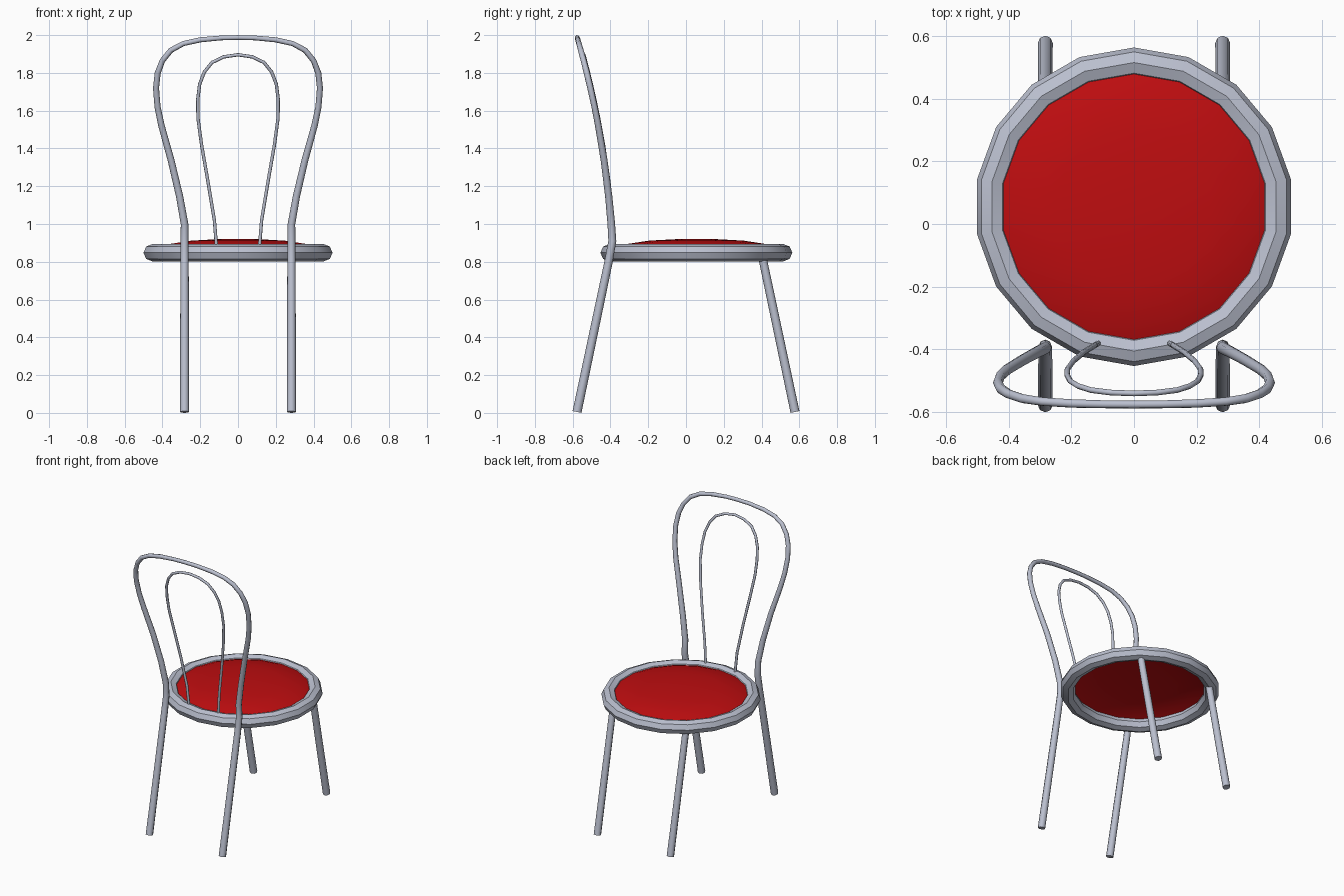
import bpy, bmesh, math
from mathutils import Matrix, Vector

if "Cube" in bpy.data.objects:
    bpy.data.objects.remove(bpy.data.objects["Cube"])


def material(name, rgb):
    m = bpy.data.materials.new(name)
    m.diffuse_color = (*rgb, 1)
    m.use_nodes = True
    m.node_tree.nodes["Principled BSDF"].inputs["Base Color"].default_value = m.diffuse_color
    return m


STEEL = material("grey metal", (0.50, 0.53, 0.63))
RED = material("red upholstery", (0.52, 0.004, 0.005))
SEAT_Y = 0.055
SIDES = 18


def smooth(ob, angle):
    bpy.ops.object.select_all(action='DESELECT')
    ob.select_set(True)
    bpy.context.view_layer.objects.active = ob
    bpy.ops.object.shade_smooth_by_angle(angle=math.radians(angle))


def tube(name, points):
    """Eight-sided tube through (x, y, z, radius) points."""
    cu = bpy.data.curves.new(name, 'CURVE')
    cu.dimensions = '3D'
    cu.bevel_depth = 1
    cu.bevel_resolution = 2
    cu.use_fill_caps = True
    sp = cu.splines.new('POLY')
    sp.points.add(len(points) - 1)
    for p, (x, y, z, r) in zip(sp.points, points):
        p.co = (x, y, z, 1)
        p.radius = r
    cu.materials.append(STEEL)
    ob = bpy.data.objects.new(name, cu)
    bpy.context.collection.objects.link(ob)
    bpy.ops.object.select_all(action='DESELECT')
    ob.select_set(True)
    bpy.context.view_layer.objects.active = ob
    bpy.ops.object.convert(target='MESH')
    ob = bpy.context.view_layer.objects.active
    smooth(ob, 50)
    return ob


def lathe(name, profile, mat, closed):
    """Turn an (r, z) profile around the seat centre."""
    bm = bmesh.new()
    vs = [bm.verts.new((0, r, z)) for r, z in profile]
    pairs = list(zip(vs, vs[1:] + vs[:1])) if closed else list(zip(vs, vs[1:]))
    es = [bm.edges.new(p) for p in pairs]
    bmesh.ops.spin(bm, geom=vs + es, cent=(0, 0, 0), axis=(0, 0, 1),
                   angle=2 * math.pi, steps=SIDES, use_duplicate=False)
    bmesh.ops.remove_doubles(bm, verts=bm.verts, dist=1e-4)
    bmesh.ops.recalc_face_normals(bm, faces=bm.faces)
    bm.transform(Matrix.Translation(Vector((0, SEAT_Y, 0))))
    me = bpy.data.meshes.new(name)
    bm.to_mesh(me)
    bm.free()
    me.materials.append(mat)
    ob = bpy.data.objects.new(name, me)
    bpy.context.collection.objects.link(ob)
    smooth(ob, 35)
    return ob


def back_y(z):
    """Backward lean of the backrest at height z."""
    t = max(0, z - 0.92)
    return -0.39 - 0.06 * t - 0.107 * t * t


def arch(half):
    """Mirror half a path, whose last point lies on x = 0."""
    return half + [(-x, y, z, r) for x, y, z, r in reversed(half[:-1])]


# Seat ring and domed cushion
ring = [(0.46 + 0.048 * math.cos(k * math.pi / 4),
         0.848 + 0.046 * math.sin(k * math.pi / 4)) for k in range(8)]
lathe("seat_ring", ring, STEEL, True)
lathe("seat_cushion", [(0.44, 0.868), (0.375, 0.893), (0.25, 0.912),
                       (0.1, 0.92), (0, 0.921)], RED, False)

# Rear legs and outer back hoop, one continuous tapering tube
outer = [(0.283, 1.0, .020), (0.31, 1.15, .019), (0.355, 1.34, .018),
         (0.405, 1.52, .017), (0.426, 1.62, .016), (0.434, 1.72, .016),
         (0.425, 1.80, .016), (0.40, 1.865, .015), (0.355, 1.92, .015),
         (0.29, 1.955, .014), (0.20, 1.975, .014), (0.09, 1.985, .013),
         (0, 1.987, .013)]
half = [(0.283, -0.577, 0.005, .024), (0.283, -0.41, 0.80, .022),
        (0.283, -0.39, 0.91, .021)]
half += [(x, back_y(z), z, r) for x, z, r in outer]
tube("rear_legs_and_back_hoop", arch(half))

# Thin inner back hoop
inner = [(0.113, 0.87), (0.125, 1.02), (0.16, 1.23), (0.193, 1.42),
         (0.212, 1.56), (0.213, 1.66), (0.203, 1.74), (0.178, 1.805),
         (0.138, 1.855), (0.075, 1.885), (0, 1.896)]
tube("inner_back_hoop", arch([(x, back_y(z) + 0.01, z, .009) for x, z in inner]))

# Front legs
for side, s in (("left", -1), ("right", 1)):
    tube("front_leg_" + side, [(s * 0.283, 0.577, 0.005, .024),
                               (s * 0.283, 0.403, 0.83, .022)])
